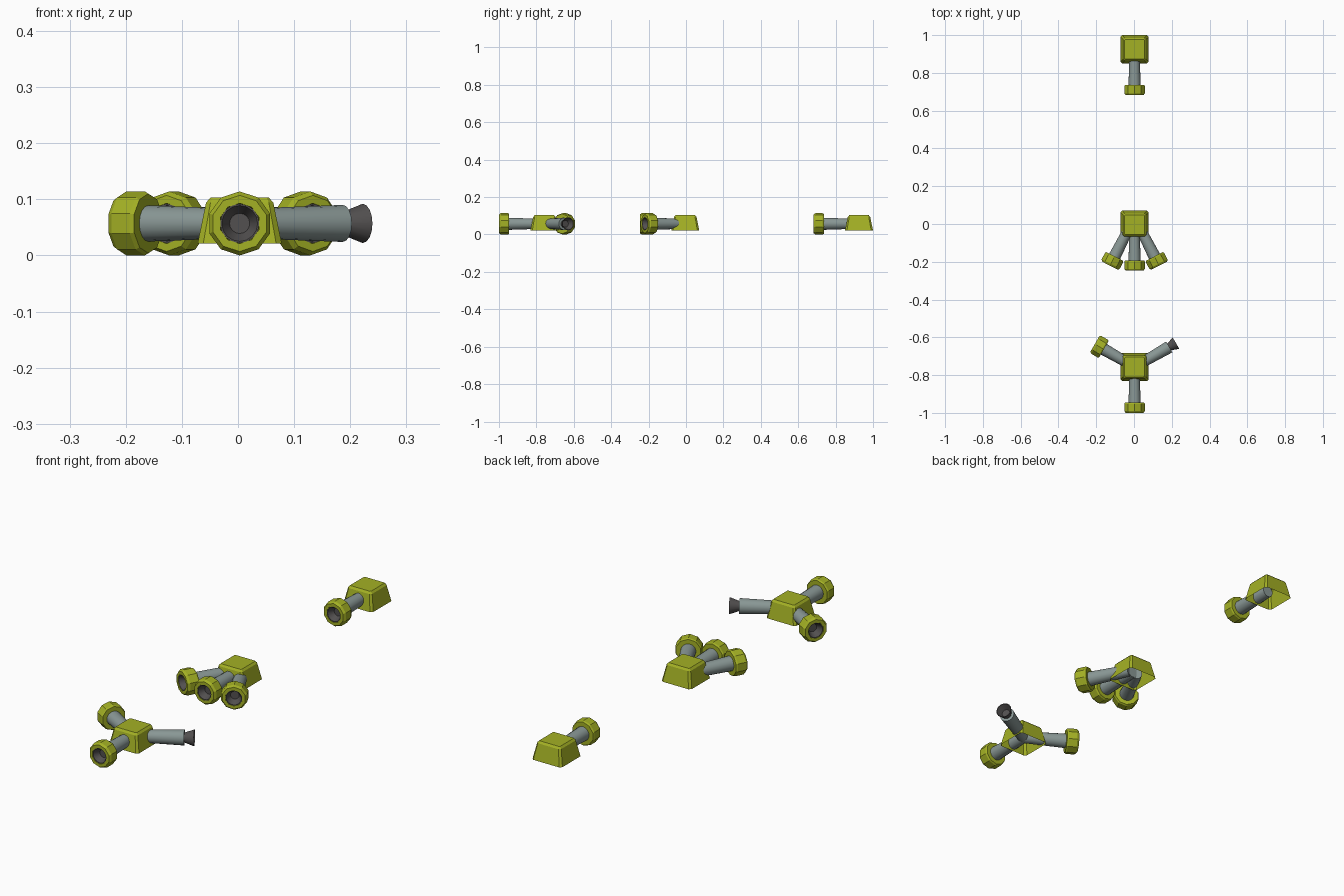
import bpy, bmesh, math
from mathutils import Vector

if "Cube" in bpy.data.objects:
    bpy.data.objects.remove(bpy.data.objects["Cube"])

def material(name, rgb):
    m = bpy.data.materials.new(name)
    m.diffuse_color = (*rgb, 1)
    m.use_nodes = True
    m.node_tree.nodes["Principled BSDF"].inputs["Base Color"].default_value = m.diffuse_color
    return m

LIME = material("lime_paint", (0.37, 0.44, 0.018))
GREY = material("grey_metal", (0.25, 0.31, 0.30))
DARK = material("dark_metal", (0.085, 0.08, 0.08))
X0, Z0 = 0.003, 0.057

def finish(bm, name, mat, smooth):
    bmesh.ops.remove_doubles(bm, verts=bm.verts, dist=1e-5)
    bmesh.ops.recalc_face_normals(bm, faces=bm.faces)
    me = bpy.data.meshes.new(name)
    bm.to_mesh(me)
    bm.free()
    me.materials.append(mat)
    ob = bpy.data.objects.new(name, me)
    bpy.context.collection.objects.link(ob)
    if smooth:
        bpy.context.view_layer.objects.active = ob
        ob.select_set(True)
        bpy.ops.object.shade_smooth_by_angle(angle=math.radians(40))
        ob.select_set(False)
    return ob

def skin(bm, rings, closed=False):
    n = len(rings[0])
    pairs = list(zip(rings, rings[1:])) + ([(rings[-1], rings[0])] if closed else [])
    for a, b in pairs:
        for i in range(n):
            j = (i + 1) % n
            bm.faces.new((a[i], a[j], b[j], b[i]))

def lathe(name, profile, origin, angle, sides, mat, smooth=True, closed=False):
    """Spin (distance, radius) pairs about a level axis; angle 0 points to -y."""
    d = Vector((math.sin(angle), -math.cos(angle), 0))
    up = Vector((0, 0, 1))
    side = d.cross(up)
    bm = bmesh.new()
    rings = []
    for t, r in profile:
        rings.append([bm.verts.new(origin + d * t + r * (up * math.cos(a) + side * math.sin(a)))
                      for a in (2 * math.pi * i / sides for i in range(sides))])
    skin(bm, rings, closed)
    if not closed:
        bm.faces.new(rings[0])
        bm.faces.new(rings[-1])
    return finish(bm, name, mat, smooth)

def housing(name, y):
    # tapered block with clipped corners, open underneath
    bm = bmesh.new()
    rings = []
    for z, h, c in ((0.021, 0.075, 0.010), (0.094, 0.060, 0.008), (0.103, 0.052, 0.004)):
        pts = [(h, -h + c), (h, h - c), (h - c, h), (-h + c, h),
               (-h, h - c), (-h, -h + c), (-h + c, -h), (h - c, -h)]
        rings.append([bm.verts.new((X0 + px, y + py, z)) for px, py in pts])
    skin(bm, rings)
    bm.faces.new(rings[-1])
    finish(bm, name, LIME, False)

def arm(name, y, degrees, shift=0.0, capped=True):
    o = Vector((X0 + shift, y, Z0))
    a = math.radians(degrees)
    # pipe, widening slightly outward
    lathe(name + "_pipe", [(0, 0.026), (0.212, 0.033)], o, a, 16, GREY)
    # flared nozzle with a hollow mouth
    e = 0.241 if capped else 0.253
    lathe(name + "_nozzle", [(e - 0.042, 0.020), (e, 0.035), (e, 0.032), (e - 0.028, 0.018)],
          o, a, 16, DARK)
    # faceted collar around the mouth
    if capped:
        lathe(name + "_collar", [(0.188, 0.030), (0.188, 0.053), (0.195, 0.057), (0.233, 0.057),
                                 (0.243, 0.050), (0.243, 0.036), (0.205, 0.034)],
              o, a, 10, LIME, smooth=False, closed=True)

# each unit: name, centre y, arms as (degrees, sideways shift, has collar)
UNITS = [
    ("single", 0.925, [(0, 0, True)]),
    ("fan", -0.004, [(0, 0, True), (27, 0.02, True), (-27, -0.02, True)]),
    ("three_way", -0.757, [(0, 0, True), (-120, 0, True), (120, 0, False)]),
]
for unit, y, arms in UNITS:
    housing(unit + "_housing", y)
    for k, (deg, shift, capped) in enumerate(arms):
        arm(f"{unit}_arm_{k + 1}", y, deg, shift, capped)
